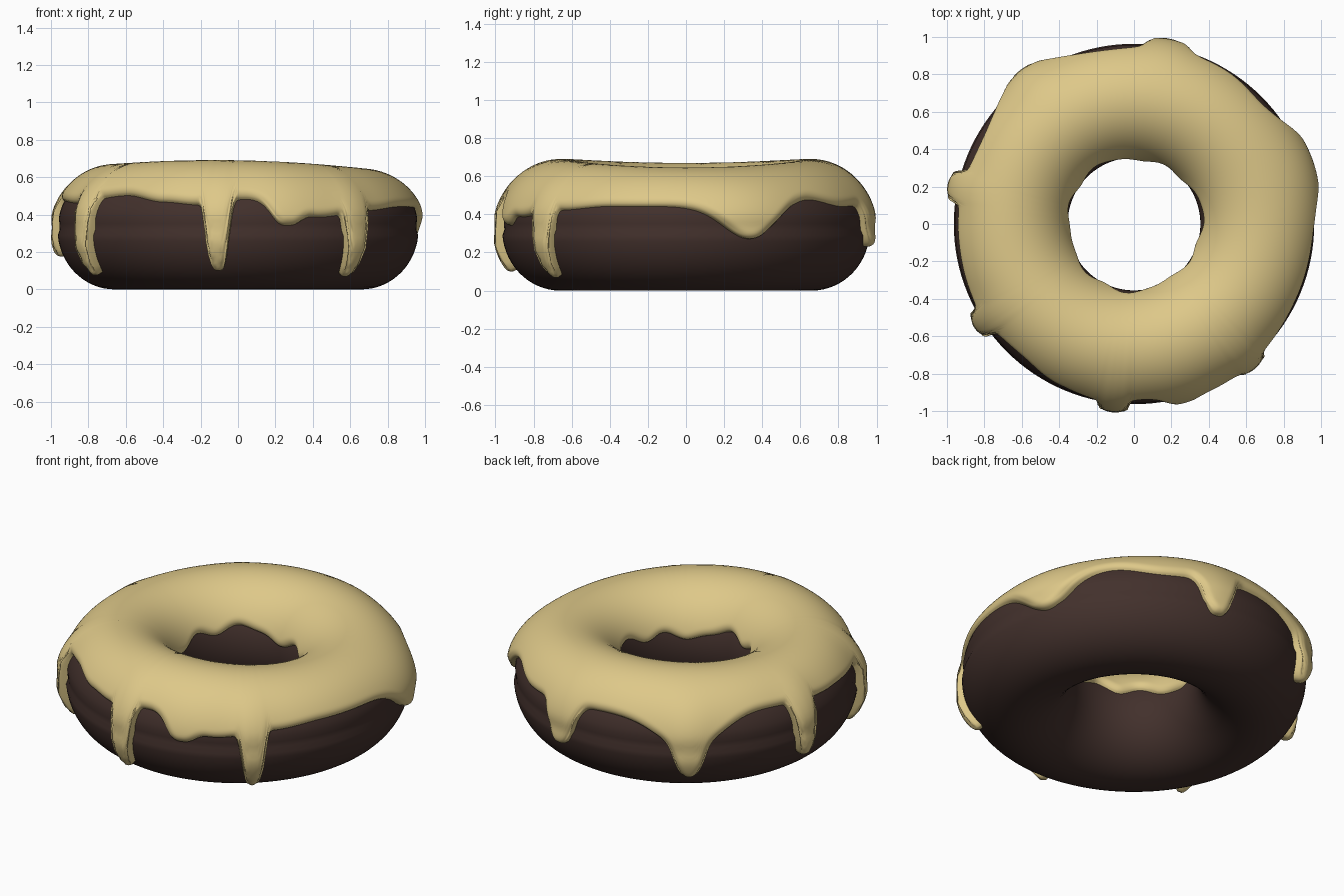
import bpy, bmesh
from math import sin, cos, asin, pi, radians, hypot, exp, sqrt

if "Cube" in bpy.data.objects:
    bpy.data.objects.remove(bpy.data.objects["Cube"])

R, A, B = 0.66, 0.305, 0.32      # ring radius, tube half width, tube half height
N, ROWS = 540, 48


def material(name, color):
    m = bpy.data.materials.new(name)
    m.diffuse_color = (*color, 1)
    m.use_nodes = True
    m.node_tree.nodes["Principled BSDF"].inputs["Base Color"].default_value = m.diffuse_color
    return m


def tube_point(th, ph, t=0.0):
    # point on the dough surface, pushed outward by t
    dent = 0.012 * exp(-((ph - 0.02) / 0.13) ** 2)
    nx, nz = cos(ph) / A, sin(ph) / B
    k = t / hypot(nx, nz)
    r = R + A * cos(ph) - dent + nx * k
    return (r * cos(th), r * sin(th), B + B * sin(ph) + nz * k)


def grid_object(name, rings, close, mat):
    bm = bmesh.new()
    vs = [[bm.verts.new(p) for p in ring] for ring in rings]
    n, m = len(vs), len(vs[0])
    for i in range(n):
        a, b = vs[i], vs[(i + 1) % n]
        for j in range(m if close else m - 1):
            k = (j + 1) % m
            bm.faces.new((a[j], b[j], b[k], a[k])).smooth = True
    me = bpy.data.meshes.new(name)
    bm.to_mesh(me)
    bm.free()
    me.materials.append(mat)
    ob = bpy.data.objects.new(name, me)
    bpy.context.collection.objects.link(ob)
    return ob


# dough ring with a faint waist
dough = [[tube_point(2 * pi * i / 128, 2 * pi * j / 64) for j in range(64)] for i in range(128)]
grid_object("dough", dough, True, material("chocolate_dough", (0.055, 0.030, 0.025)))

# icing edge: resting height by angle, then drips (angle, tip height, half width, power, bulge)
BASE = [(0, .44), (42, .48), (60, .44), (100, .48), (148, .50), (185, .47), (204, .46),
        (230, .50), (245, .465), (257, .45), (273, .48), (280, .46), (297, .385),
        (316, .42), (335, .44)]
DRIPS = [(20, .27, 12, 2, .03), (79, .23, 6.5, 3, .02), (126, .33, 14, 2, .01),
         (126, .16, 5.5, 3, .025), (168, .18, 4.5, 4, .03), (213, .09, 4, 4, .03),
         (263.5, .11, 4.2, 4, .025), (286, .34, 6, 3, .008), (310, .08, 4.2, 4, .02)]


def lerp_base(a):
    pts = BASE + [(BASE[0][0] + 360, BASE[0][1])]
    for (a0, z0), (a1, z1) in zip(pts, pts[1:]):
        if a0 <= a <= a1:
            u = (a - a0) / (a1 - a0)
            return z0 + (z1 - z0) * u * u * (3 - 2 * u)


def edge(a):
    z, bulge = lerp_base(a), 0
    for c, tip, w, p, bu in DRIPS:
        d = abs((a - c + 180) % 360 - 180)
        s = exp(-(d / w) ** p)
        z += (min(tip - z, 0)) * s
        bulge += bu * exp(-(d / (w * 1.5)) ** 2)
    return z, bulge


edges = [edge(360 * i / N) for i in range(N)]
outer = [asin((z - B) / B) for z, _ in edges]
inner = []
for i in range(N):
    th = 2 * pi * i / N
    z = .42 + .025 * sin(3 * th + 1) + .018 * sin(7 * th) + .010 * sin(11 * th + 2)
    inner.append(pi - asin((z - B) / B))

# icing shell, rounded down into the dough along its edge
STEP = 2 * pi / N
rings = []
for i in range(N):
    th, ring = STEP * i, []
    for j in range(ROWS):
        u = j / (ROWS - 1)
        u = u - 0.11 * sin(2 * pi * u)
        ph = outer[i] + (inner[i] - outer[i]) * u
        near = 1.0
        for k in range(-12, 13):
            q = (i + k) % N
            near = min(near, hypot(.96 * STEP * k, .32 * (ph - outer[q])),
                       hypot(.36 * STEP * k, .32 * (inner[q] - ph)))
        top = max(sin(ph), 0) ** 2
        t = .030 + edges[i][1] * max(0, cos(ph)) * (1 - top)
        t += top * (.004 - .012 * cos(th) - .016 * cos(2 * th))
        f = 1 - min(near / .045, 1)
        ring.append(tube_point(th, ph, -.006 + (t + .006) * sqrt(1 - f * f)))
    rings.append(ring)
grid_object("icing", rings, False, material("cream_icing", (0.73, 0.58, 0.25)))
